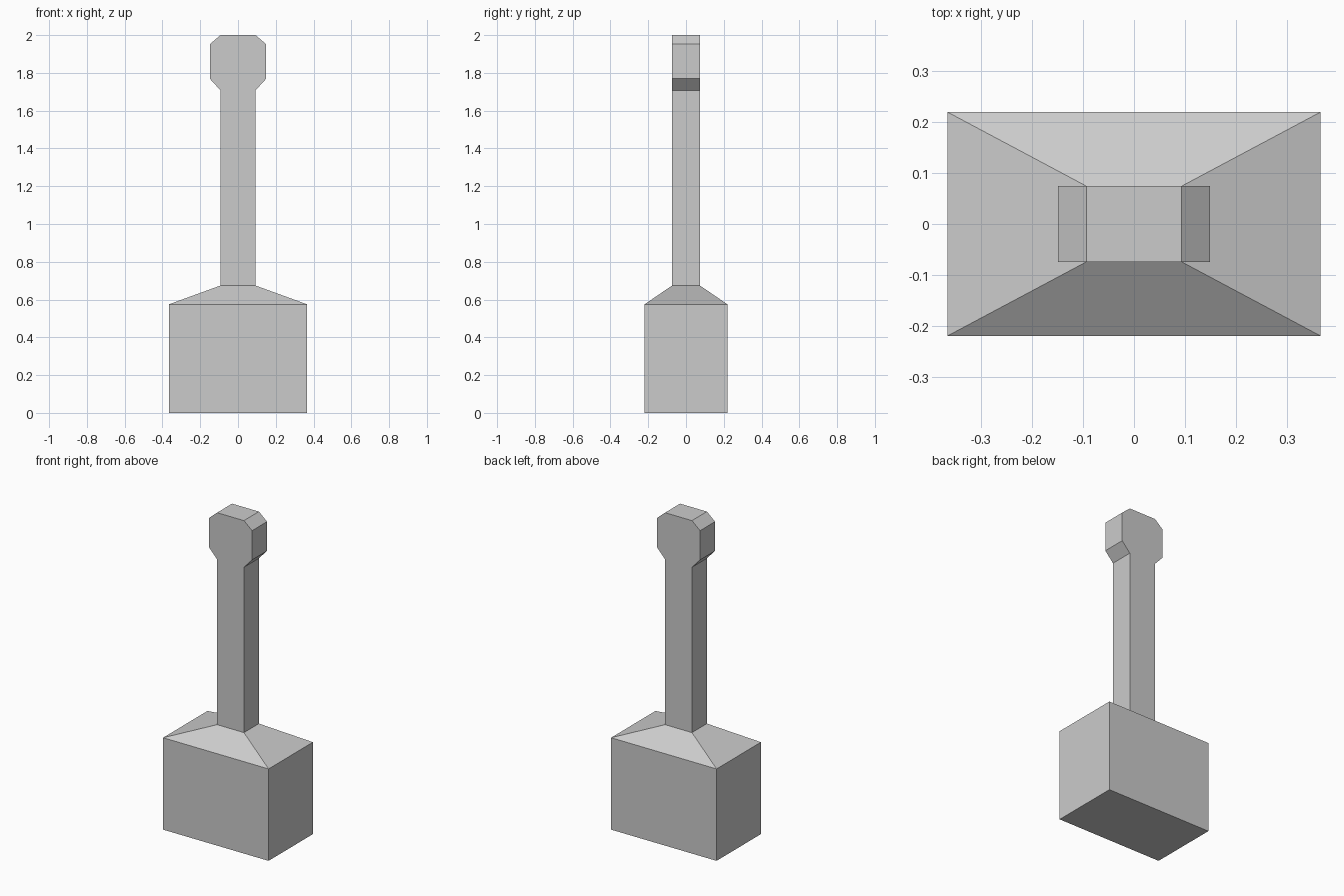
import bpy, bmesh

if "Cube" in bpy.data.objects:
    bpy.data.objects.remove(bpy.data.objects["Cube"])


def loft(name, levels, cap_bottom=False, cap_top=False):
    """Skin a stack of centred rectangles given as (half x, half y, z)."""
    bm = bmesh.new()
    rings = [[bm.verts.new((sx * hx, sy * hy, z))
              for sx, sy in ((-1, -1), (1, -1), (1, 1), (-1, 1))]
             for hx, hy, z in levels]
    for low, high in zip(rings, rings[1:]):
        for i in range(4):
            j = (i + 1) % 4
            bm.faces.new((low[i], low[j], high[j], high[i]))
    if cap_bottom:
        bm.faces.new(rings[0][::-1])
    if cap_top:
        bm.faces.new(rings[-1])
    mesh = bpy.data.meshes.new(name)
    bm.to_mesh(mesh)
    bm.free()
    obj = bpy.data.objects.new(name, mesh)
    bpy.context.collection.objects.link(obj)
    return obj


NECK_X, NECK_Y, NECK_Z = 0.093, 0.074, 0.674
HEAD_X = 0.149

# Heavy block with sloping shoulders, open where the shaft joins
loft("base_block", [(0.365, 0.219, 0.0), (0.365, 0.219, 0.575),
                    (NECK_X, NECK_Y, NECK_Z)], cap_bottom=True)

# Slim shaft flaring into the chamfered grip
loft("shaft_and_grip", [(NECK_X, NECK_Y, NECK_Z), (NECK_X, NECK_Y, 1.708),
                        (HEAD_X, NECK_Y, 1.769), (HEAD_X, NECK_Y, 1.952),
                        (NECK_X, NECK_Y, 2.0)], cap_top=True)
